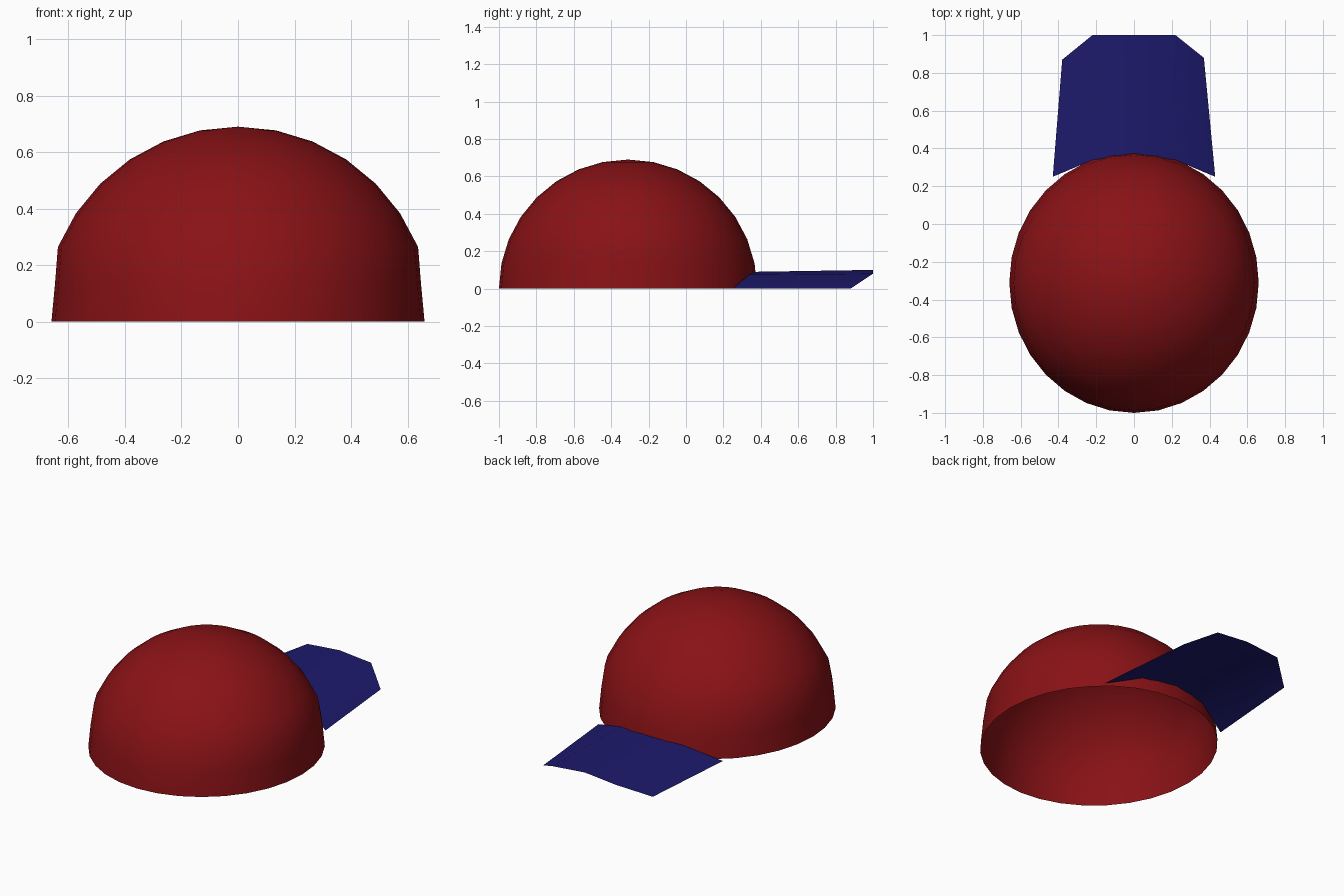
import bpy, bmesh, math

if "Cube" in bpy.data.objects:
    bpy.data.objects.remove(bpy.data.objects["Cube"])


def material(name, rgb):
    m = bpy.data.materials.new(name)
    m.diffuse_color = (*rgb, 1)
    m.use_nodes = True
    m.node_tree.nodes["Principled BSDF"].inputs["Base Color"].default_value = m.diffuse_color
    return m


def finish(bm, name, mat):
    me = bpy.data.meshes.new(name)
    bm.to_mesh(me)
    bm.free()
    ob = bpy.data.objects.new(name, me)
    bpy.context.collection.objects.link(ob)
    me.materials.append(mat)
    for p in me.polygons:
        p.use_smooth = True
    return ob


red = material("red_cloth", (0.25, 0.006, 0.008))
blue = material("blue_cloth", (0.012, 0.010, 0.15))

# Crown: upper half of a sphere, open below, sides drawn in near the rim
R, CY = 0.69, -0.31
bm = bmesh.new()
bmesh.ops.create_uvsphere(bm, u_segments=32, v_segments=16, radius=R)
bmesh.ops.delete(bm, geom=[v for v in bm.verts if v.co.z < -0.01], context='VERTS')
for v in bm.verts:
    if v.co.z < 0.2:
        v.co.x *= 0.957
    if v.co.z < 0.01:
        v.co.z = 0
    v.co.y += CY
finish(bm, "crown", red)

# Brim: thin arched sheet, inner edge follows the crown
inner = [(-0.43, 0.25, 0), (-0.22, 0.338, 0.075), (0, 0.374, 0.09),
         (0.22, 0.338, 0.075), (0.43, 0.25, 0)]
outer = [(-0.38, 0.87, 0), (-0.22, 1.0, 0.08), (0, 1.0, 0.10),
         (0.22, 1.0, 0.08), (0.37, 0.88, 0)]
bm = bmesh.new()
a = [bm.verts.new(p) for p in inner]
b = [bm.verts.new(p) for p in outer]
for i in range(4):
    bm.faces.new((a[i], a[i + 1], b[i + 1], b[i]))
bmesh.ops.recalc_face_normals(bm, faces=bm.faces)
if sum(f.normal.z for f in bm.faces) < 0:
    bmesh.ops.reverse_faces(bm, faces=bm.faces)
finish(bm, "brim", blue)
